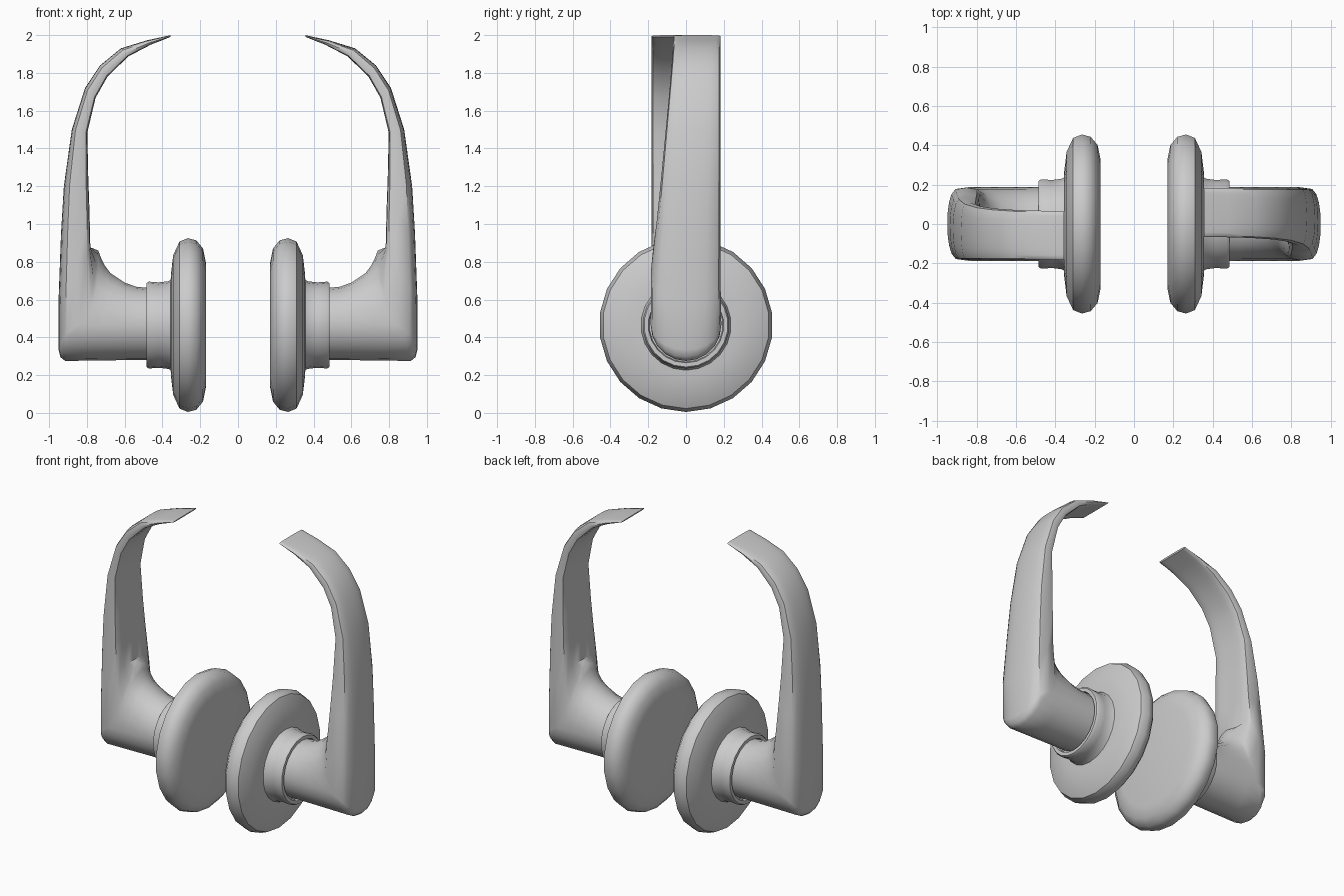
import bpy, bmesh, math

if "Cube" in bpy.data.objects:
    bpy.data.objects.remove(bpy.data.objects["Cube"])

CZ = 0.465          # height of the spindle axis
N = 20              # points round each lever section


def make(name, verts, faces, turn):
    """Mesh object, optionally turned half way round the z axis."""
    if turn:
        verts = [(-x, -y, z) for x, y, z in verts]
    me = bpy.data.meshes.new(name)
    me.from_pydata(verts, [], faces)
    bm = bmesh.new()
    bm.from_mesh(me)
    bmesh.ops.recalc_face_normals(bm, faces=bm.faces)
    bm.to_mesh(me)
    bm.free()
    ob = bpy.data.objects.new(name, me)
    bpy.context.collection.objects.link(ob)
    bpy.ops.object.select_all(action='DESELECT')
    ob.select_set(True)
    bpy.context.view_layer.objects.active = ob
    bpy.ops.object.shade_smooth_by_angle(angle=math.radians(42))
    return ob


def loft(name, rings, turn):
    """Skin a list of equal rings and cap both ends."""
    n = len(rings[0])
    verts = [p for r in rings for p in r]
    faces = [(k * n + i, k * n + (i + 1) % n, (k + 1) * n + (i + 1) % n, (k + 1) * n + i)
             for k in range(len(rings) - 1) for i in range(n)]
    faces.append(tuple(range(n)))
    faces.append(tuple(range((len(rings) - 1) * n, len(rings) * n)))
    return make(name, verts, faces, turn)


def lathe(name, profile, sides, turn):
    """Revolve (x, radius) points about the spindle axis."""
    rings = []
    for x, r in profile:
        rings.append([(x, r * math.sin(2 * math.pi * i / sides),
                       CZ + r * math.cos(2 * math.pi * i / sides)) for i in range(sides)])
    return loft(name, rings, turn)


def section(ox, oz, ix, iz, kind):
    """Lever ring between an outer and an inner point in the xz plane."""
    if kind == 'hub':
        y0, y1 = -0.187, 0.187
    else:
        y1 = 0.182
        y0 = -0.185 + 0.12 * (oz - 0.6) / 1.4
    ring = []
    for i in range(N):
        t = 2 * math.pi * i / N
        c, s = math.cos(t), math.sin(t)
        y = (y0 + y1) / 2 + (y1 - y0) / 2 * s
        a = (1 - math.copysign(abs(c) ** 0.45, c)) / 2     # flat-faced section
        if kind == 'hub':                                  # round seen along x
            z = CZ - (CZ - oz) * c if c > 0 else CZ - (iz - CZ) * c
        else:
            if c < 0:
                a -= 0.14 * c * c                          # slightly hollow grip
            z = oz + (iz - oz) * a
        ring.append((ox + (ix - ox) * a, y, z))
    return ring


# Wall plate profile, collar profile and lever sections
PLATE = [(0.17, 0.33), (0.185, 0.405), (0.22, 0.448), (0.265, 0.46),
         (0.31, 0.442), (0.343, 0.37), (0.355, 0.27), (0.36, 0.15)]
COLLAR = [(0.345, 0.245), (0.37, 0.232), (0.42, 0.226), (0.472, 0.23),
          (0.485, 0.222), (0.485, 0.20), (0.465, 0.195), (0.465, 0.12)]
HUB = [(0.455, 0.28, 0.455, 0.66), (0.54, 0.28, 0.54, 0.668),
       (0.62, 0.279, 0.60, 0.69), (0.78, 0.277, 0.675, 0.74),
       (0.915, 0.275, 0.705, 0.78), (0.94, 0.295, 0.725, 0.82),
       (0.95, 0.335, 0.74, 0.86)]
GRIP = [(0.95, 0.6, 0.755, 0.92), (0.937, 0.95, 0.762, 1.08),
        (0.922, 1.2, 0.772, 1.25), (0.88, 1.5, 0.785, 1.48),
        (0.81, 1.72, 0.745, 1.66), (0.73, 1.84, 0.685, 1.77),
        (0.62, 1.93, 0.575, 1.88), (0.48, 1.973, 0.46, 1.945),
        (0.355, 2.0, 0.36, 1.988)]

# Two handles, one turned half a circle from the other
for side, turn in (('right', False), ('left', True)):
    lathe(side + '_wall_plate', PLATE, 22, turn)
    lathe(side + '_collar', COLLAR, 22, turn)
    rings = [section(*p, 'hub') for p in HUB] + [section(*p, 'grip') for p in GRIP]
    loft(side + '_lever', rings, turn)
